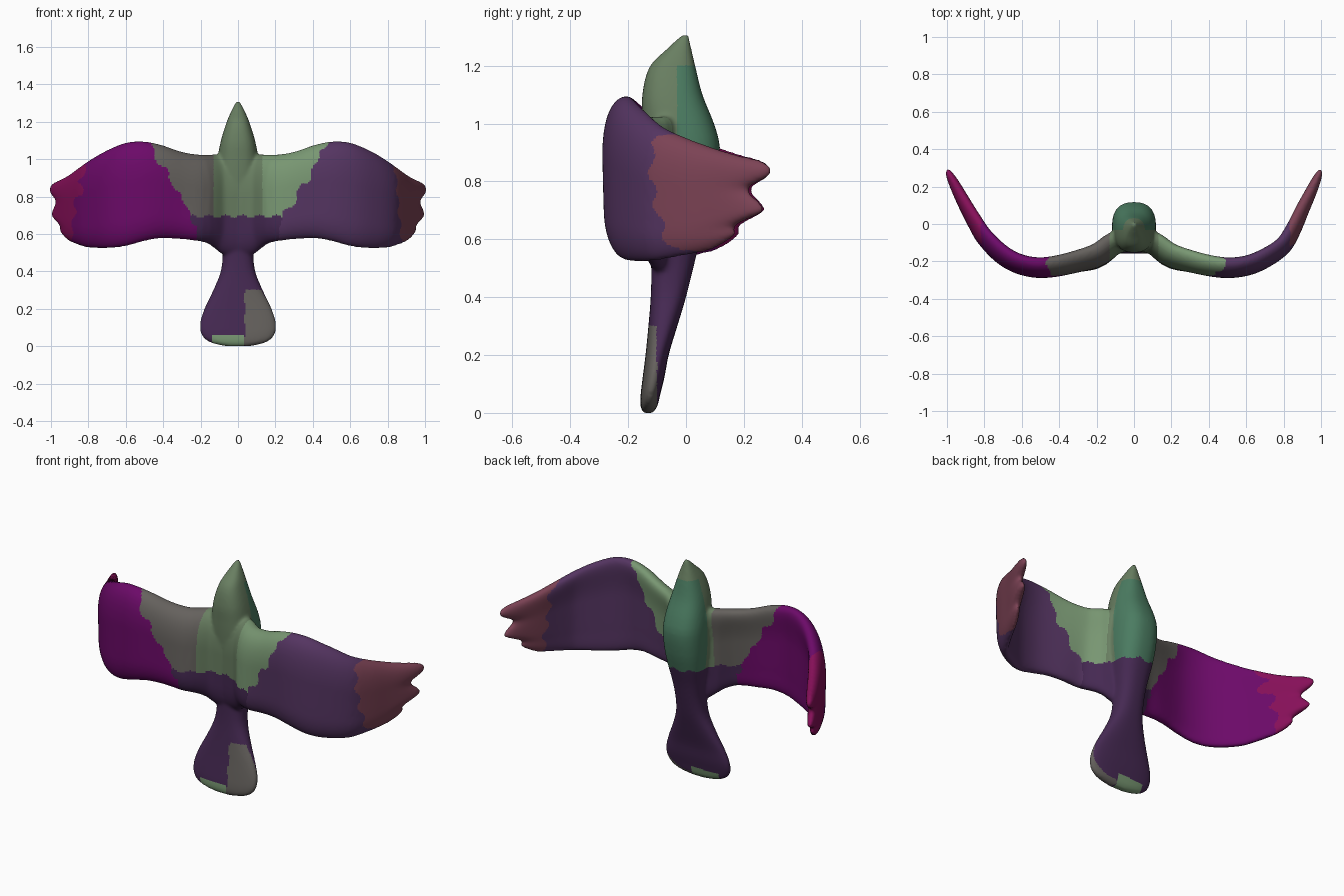
import bpy, bmesh, math

if "Cube" in bpy.data.objects:
    bpy.data.objects.remove(bpy.data.objects["Cube"])


def curve(pts, x):
    """Smooth interpolation through (x, value) pairs."""
    n = len(pts)
    x = min(max(x, pts[0][0]), pts[-1][0])
    i = 0
    while i < n - 2 and x > pts[i + 1][0]:
        i += 1

    def slope(k):
        a, b = pts[max(k - 1, 0)], pts[min(k + 1, n - 1)]
        return (b[1] - a[1]) / (b[0] - a[0])
    (x0, y0), (x1, y1) = pts[i], pts[i + 1]
    h = x1 - x0
    t = (x - x0) / h
    return ((2*t**3 - 3*t*t + 1) * y0 + (t**3 - 2*t*t + t) * h * slope(i)
            + (3*t*t - 2*t**3) * y1 + (t**3 - t*t) * h * slope(i + 1))


def signed_pow(v, p):
    return math.copysign(abs(v) ** p, v)


# Body sections from tail to beak: z, half width, front y, back y
BODY = [(0, .07, -.147, -.115), (.02, .15, -.157, -.10), (.06, .195, -.157, -.09),
        (.12, .204, -.15, -.075), (.2, .18, -.14, -.06), (.3, .132, -.13, -.03),
        (.4, .092, -.122, 0), (.5, .082, -.12, .025), (.6, .09, -.125, .05),
        (.7, .105, -.13, .08), (.8, .115, -.14, .105), (.92, .117, -.148, .117),
        (1.0, .11, -.151, .097), (1.1, .091, -.151, .057), (1.2, .06, -.124, .032),
        (1.26, .034, -.064, .018), (1.306, .011, -.016, .009)]

# Wing curves over |x|: sweep (right and left differ a little), edges, half thickness
INNER = [(0, -.08), (.1, -.1), (.15, -.14), (.2, -.175), (.3, -.2), (.48, -.232)]
RIGHT = INNER + [(.6, -.222), (.7, -.182), (.8, -.112), (.85, -.03), (.9, .078), (.95, .18), (1, .29)]
LEFT = INNER + [(.6, -.217), (.7, -.166), (.8, -.068), (.85, .012), (.9, .1), (.95, .193), (1, .29)]
TOP = [(0, 1.03), (.2, 1.024), (.3, 1.04), (.4, 1.074), (.5, 1.094), (.6, 1.089), (.7, 1.053),
       (.8, .998), (.85, .96), (.9, .92), (.95, .89), (1, .87)]
BOTTOM = [(0, .47), (.08, .49), (.14, .54), (.2, .56), (.4, .577), (.5, .562), (.6, .535),
          (.7, .523), (.8, .526), (.85, .54), (.9, .56), (.95, .588), (1, .615)]
THICK = [(0, .058), (.2, .054), (.48, .05), (.7, .046), (.8, .041), (.9, .036), (1, .03)]
# Feathered wing tip: reach over chord position
REACH = [(0, .905), (.06, .935), (.12, .947), (.2, .945), (.32, .988), (.44, .985), (.62, .966),
         (.76, .992), (.86, 1.003), (.94, .998), (1, .982)]

bm = bmesh.new()

# Body, head and tail as one loft
rings = []
for k in range(61):
    z = 1.306 * (0.5 - 0.5 * math.cos(math.pi * k / 60))
    hw, yf, yb = (curve([(s[0], s[j]) for s in BODY], z) for j in (1, 2, 3))
    ring = []
    for a in range(40):
        t = math.tau * a / 40
        ring.append(bm.verts.new((hw * signed_pow(math.cos(t), .8),
                                  (yf + yb) / 2 + (yb - yf) / 2 * signed_pow(math.sin(t), .8), z)))
    rings.append(ring)
for r0, r1 in zip(rings, rings[1:]):
    for a in range(40):
        b = (a + 1) % 40
        bm.faces.new((r0[a], r0[b], r1[b], r1[a]))
bm.faces.new(rings[0][::-1])
bm.faces.new(rings[-1])

# Both wings as one closed curved sheet
NU, NV = 100, 40


def wing_point(i, j, side):
    u = math.sin(math.pi * (i / NU - .5))
    v = .5 - .5 * math.cos(math.pi * j / NV)
    x = abs(u) * curve(REACH, v)
    sweep = RIGHT if u > 0 else LEFT
    d = (curve(sweep, x + .01) - curve(sweep, x - .01)) / .02
    ln = math.hypot(1, d)
    t = curve(THICK, x) * (.8 + .25 * v) * side
    t *= math.sqrt(max(0, 1 - abs(2*v - 1) ** 6)) * math.sqrt(max(0, 1 - abs(u) ** 40))
    # camber: leading and trailing edges curl back
    t += (.009 - .034 * max(0, (v - .6) / .4) ** 2 - .014 * max(0, 1 - v / .25) ** 2) \
        * max(0, min(1, (1 - x) / .2)) * (abs(u) < .999)
    lo = curve(BOTTOM, x)
    # the trailing edge hangs slightly forward beside the body
    lean = .03 * (.5 - v) * math.exp(-((x - .2) / .1) ** 2)
    return (math.copysign(x + t * d / ln, u) if abs(u) > 1e-6 else 0,
            curve(sweep, x) - t / ln - lean, lo + (curve(TOP, x) - lo) * v)


for side in (1, -1):
    g = [[bm.verts.new(wing_point(i, j, side)) for j in range(NV + 1)] for i in range(NU + 1)]
    for i in range(NU):
        for j in range(NV):
            q = (g[i][j], g[i + 1][j], g[i + 1][j + 1], g[i][j + 1])
            bm.faces.new(q[::side])
bmesh.ops.remove_doubles(bm, verts=bm.verts, dist=1e-5)
bmesh.ops.recalc_face_normals(bm, faces=bm.faces)
mesh = bpy.data.meshes.new("bird")
bm.to_mesh(mesh)
bm.free()
bird = bpy.data.objects.new("bird", mesh)
bpy.context.collection.objects.link(bird)
bpy.context.view_layer.objects.active = bird
bird.select_set(True)

# Fuse the parts into one soft skin
m = bird.modifiers.new("fuse", 'REMESH')
m.mode = 'VOXEL'
m.voxel_size = .009
s = bird.modifiers.new("soften", 'SMOOTH')
s.factor = .5
s.iterations = 6
for name in ("fuse", "soften"):
    bpy.ops.object.modifier_apply(modifier=name)

# Plumage colours
COLORS = {"green": (.19, .31, .17), "grey": (.13, .12, .11), "teal": (.07, .2, .12),
          "sage": (.14, .21, .12), "violet": (.06, .022, .085), "magenta": (.15, .003, .14),
          "dusky": (.09, .035, .12), "rose": (.2, .055, .09), "pink": (.24, .005, .1)}
for name, c in COLORS.items():
    mat = bpy.data.materials.new(name)
    mat.diffuse_color = (*c, 1)
    mat.use_nodes = True
    mat.node_tree.nodes["Principled BSDF"].inputs["Base Color"].default_value = mat.diffuse_color
    bird.data.materials.append(mat)
order = list(COLORS)


def plumage(p):
    ax, right = abs(p.x), p.x > 0
    # ragged borders between the patches
    rag = .012 * math.sin(70 * p.x + 3) + .012 * math.sin(55 * p.z)
    if ax + rag > .86 + .15 * (.75 - p.z):
        return "rose" if right else "pink"
    if ax + rag > .25 + .6 * (p.z - .7) and p.z > .48 and ax > .22:
        return "dusky" if right else "magenta"
    if p.z + rag < .7:
        if p.z < .06 and -.14 < p.x < .03:
            return "green"
        return "grey" if p.x + rag > .03 and p.z < .3 and p.y < -.1 else "violet"
    if ax < .13:
        return "teal" if p.y > -.03 and p.z < 1.2 else "sage"
    return "green" if right else "grey"


for f in bird.data.polygons:
    f.material_index = order.index(plumage(f.center))
    f.use_smooth = True
